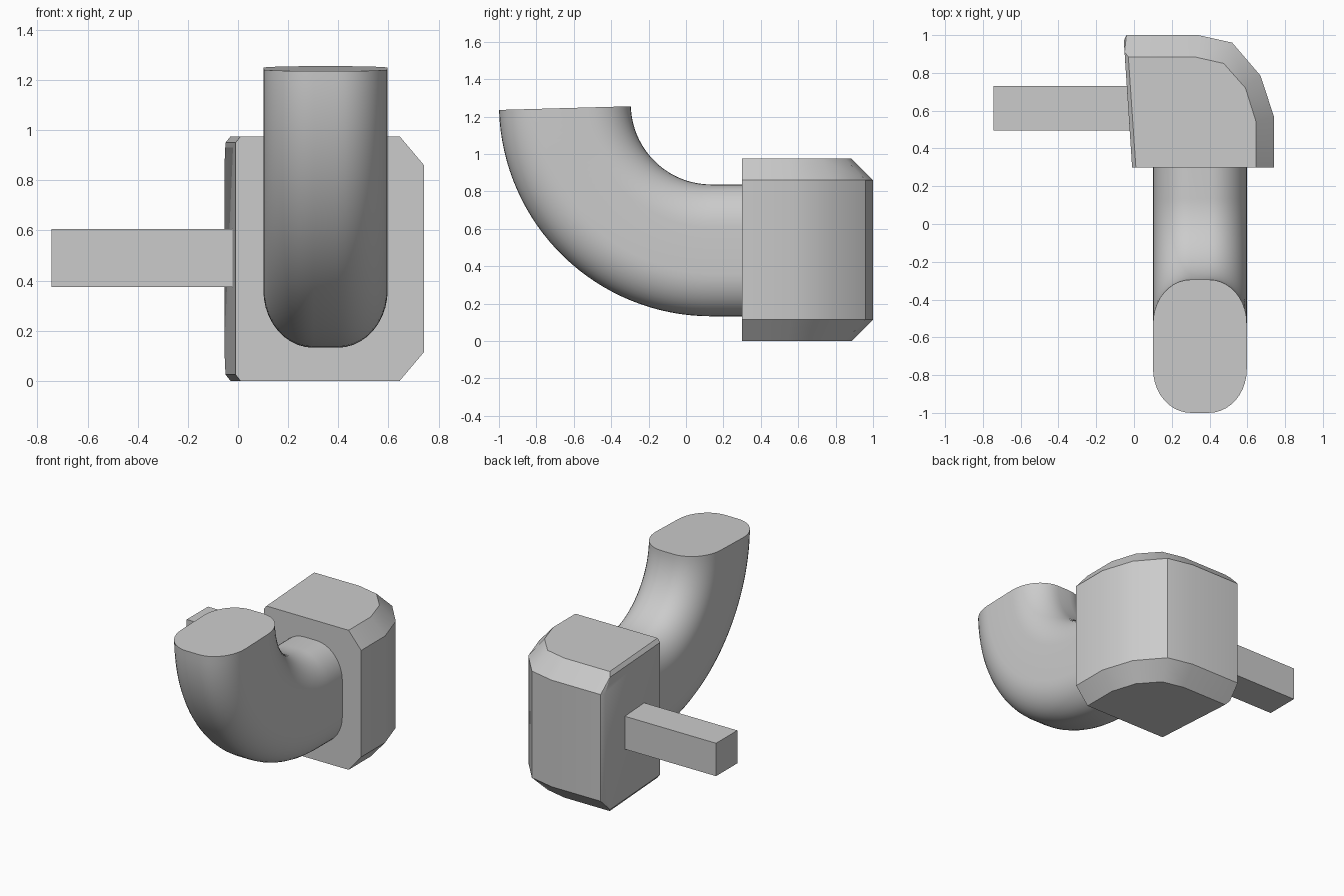
import bpy
import bmesh
from math import sin, cos, pi, radians

cube = bpy.data.objects.get("Cube")
if cube:
    bpy.data.objects.remove(cube, do_unlink=True)

grey = bpy.data.materials.new("plain grey")
grey.use_nodes = True
colour = (0.6, 0.6, 0.6, 1)
grey.diffuse_color = colour
grey.node_tree.nodes["Principled BSDF"].inputs["Base Color"].default_value = colour


def finish(name, bm, smooth_angle=None):
    """Turn a bmesh into a named, coloured and shaded object."""
    bmesh.ops.recalc_face_normals(bm, faces=bm.faces)
    mesh = bpy.data.meshes.new(name)
    bm.to_mesh(mesh)
    bm.free()
    mesh.materials.append(grey)
    obj = bpy.data.objects.new(name, mesh)
    bpy.context.collection.objects.link(obj)
    if smooth_angle:
        bpy.ops.object.select_all(action='DESELECT')
        obj.select_set(True)
        bpy.context.view_layer.objects.active = obj
        bpy.ops.object.shade_smooth_by_angle(angle=radians(smooth_angle))
    return obj


# Chamfered block: hull of the upper corners and their copies below
HEIGHT = 0.975
caps = [(0.01, 0.3), (0.645, 0.3), (0.645, 0.545), (0.59, 0.72),
        (0.475, 0.85), (0.32, 0.885), (-0.03, 0.885)]
girdle = [(0.742, 0.3), (0.742, 0.565), (0.67, 0.785), (0.52, 0.96),
          (0.34, 1.0), (-0.04, 1.0), (-0.054, 0.97)]
left_edge = [(-0.01, 0.3), (-0.05, 0.91)]
bm = bmesh.new()
for ring, z in ((caps, HEIGHT), (girdle, 0.86), (left_edge, 0.95)):
    for x, y in ring:
        bm.verts.new((x, y, z))
        bm.verts.new((x, y, HEIGHT - z))
hull = bmesh.ops.convex_hull(bm, input=bm.verts)
spare = {v for v in hull["geom_interior"] if isinstance(v, bmesh.types.BMVert)}
bmesh.ops.delete(bm, geom=list(spare), context='VERTS')
bmesh.ops.dissolve_limit(bm, angle_limit=radians(2), verts=bm.verts, edges=bm.edges)
finish("chamfered_block", bm, 30)

# Elbow pipe: rounded section swept through a quarter bend
INNER, DEPTH, HALF_WIDTH, MID_X = 0.43, 0.705, 0.248, 0.349
BEND_Y, BEND_Z = 0.135, 1.267
CORNER_X, CORNER_R, STEPS = 0.2, 0.23, 10
section = []
for quarter, (sx, sr) in enumerate(((1, 1), (-1, 1), (-1, -1), (1, -1))):
    for i in range(STEPS + 1):
        a = (quarter + i / STEPS) * pi / 2
        section.append((MID_X + sx * (HALF_WIDTH - CORNER_X) + CORNER_X * cos(a),
                        INNER + DEPTH / 2 + sr * (DEPTH / 2 - CORNER_R) + CORNER_R * sin(a)))

bm = bmesh.new()
rings = [[bm.verts.new((x, 0.34, BEND_Z - r)) for x, r in section]]
BENDS = 32
for i in range(BENDS + 1):
    t = radians(88.4) * i / BENDS
    rings.append([bm.verts.new((x, BEND_Y - r * sin(t), BEND_Z - r * cos(t)))
                  for x, r in section])
count = len(section)
for a, b in zip(rings, rings[1:]):
    for i in range(count):
        j = (i + 1) % count
        bm.faces.new((a[i], a[j], b[j], b[i]))
bm.faces.new(rings[0])
bm.faces.new(rings[-1])
finish("elbow_pipe", bm, 30)

# Square side bar
bm = bmesh.new()
bmesh.ops.create_cube(bm, size=1)
bmesh.ops.scale(bm, vec=(0.765, 0.235, 0.23), verts=bm.verts)
bmesh.ops.translate(bm, vec=(-0.3605, 0.612, 0.49), verts=bm.verts)
finish("side_bar", bm)
